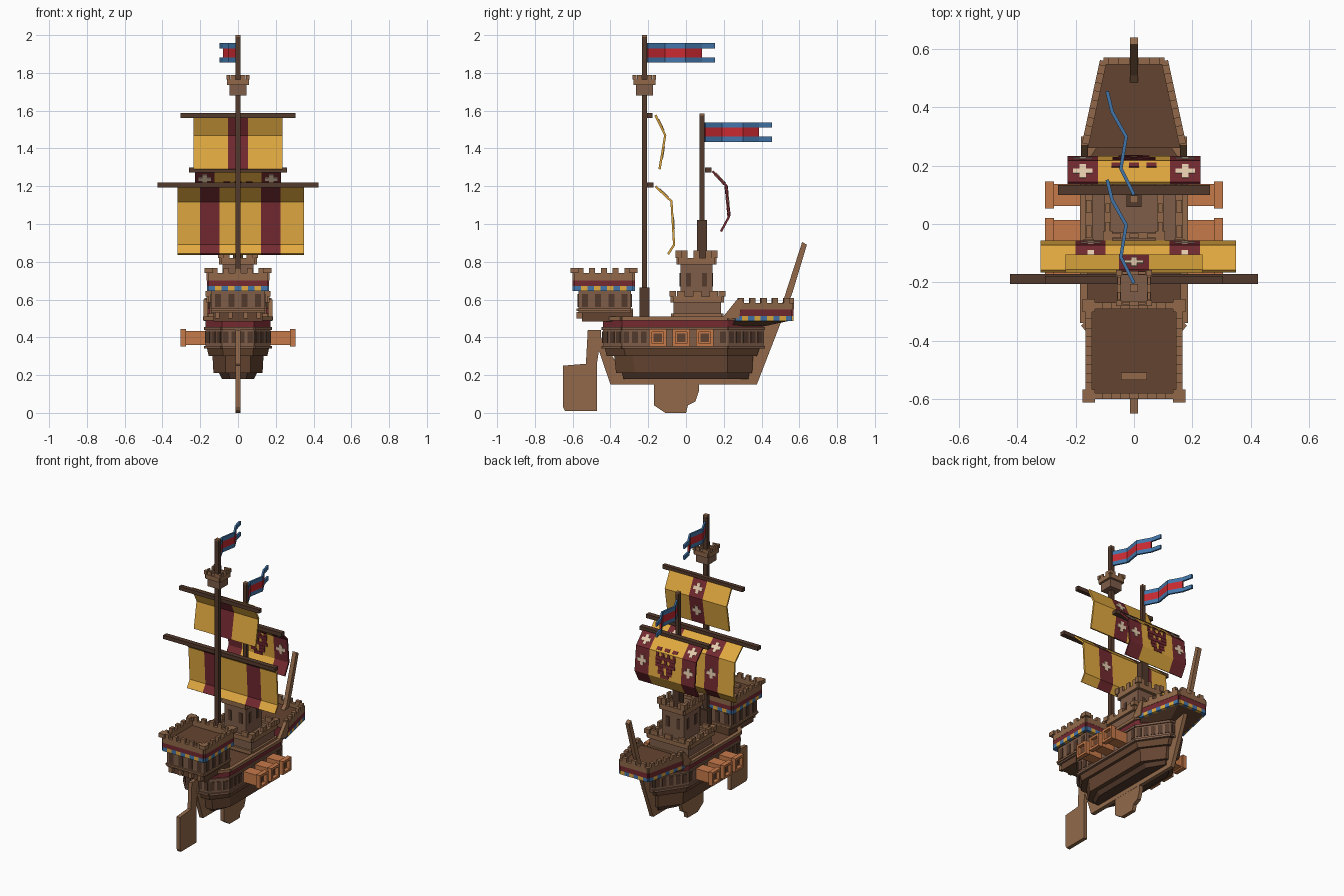
import bpy, bmesh
from math import atan2
from mathutils import Matrix, Vector

if "Cube" in bpy.data.objects:
    bpy.data.objects.remove(bpy.data.objects["Cube"])

PALETTE = {"light_wood": "91694a", "wall_brown": "7e5d49", "deck_brown": "644430", "mast_brown": "533a2c",
           "dark_red": "732a30", "bright_red": "c82a30", "yellow": "e2aa40", "blue": "4276aa",
           "orange": "c67a4a", "cream": "e6cdaf"}
MATS = {}
for name, code in PALETTE.items():
    rgb = [((int(code[i:i + 2], 16) / 255 + 0.055) / 1.055) ** 2.4 for i in (0, 2, 4)] + [1]
    m = bpy.data.materials.new(name)
    m.use_nodes = True
    m.diffuse_color = rgb
    m.node_tree.nodes["Principled BSDF"].inputs["Base Color"].default_value = rgb
    MATS[name] = m
ORDER = list(MATS)


def finish(name, bm):
    bmesh.ops.recalc_face_normals(bm, faces=bm.faces)
    me = bpy.data.meshes.new(name)
    bm.to_mesh(me)
    bm.free()
    for m in MATS.values():
        me.materials.append(m)
    ob = bpy.data.objects.new(name, me)
    bpy.context.collection.objects.link(ob)
    return ob


def make(name, items):
    """Join (placement, size, material) blocks into one object."""
    bm = bmesh.new()
    for place, size, mat in items:
        res = bmesh.ops.create_cube(bm, size=1, matrix=place @ Matrix.Diagonal((*size, 1)))
        for f in {f for v in res["verts"] for f in v.link_faces}:
            f.material_index = ORDER.index(mat)
    return finish(name, bm)


def block(x0, x1, y0, y1, z0, z1, mat):
    c = Vector((x0 + x1, y0 + y1, z0 + z1)) / 2
    return Matrix.Translation(c), (x1 - x0, y1 - y0, z1 - z0), mat


def along(pts, z0, z1, thick, mats, pitch=9, fill=1, closed=True):
    """Blocks spread along the edges of a plan outline."""
    out = []
    for i in range(len(pts) if closed else len(pts) - 1):
        a, b = Vector(pts[i]), Vector(pts[(i + 1) % len(pts)])
        d = b - a
        n = max(1, round(d.length / pitch))
        for k in range(n):
            c = a + d * ((k + 0.5) / n)
            place = Matrix.Translation((c.x, c.y, (z0 + z1) / 2)) @ Matrix.Rotation(atan2(d.y, d.x), 4, "Z")
            out.append((place, (d.length / n * fill, thick, z1 - z0), mats[k % len(mats)]))
    return out


def merlons(pts, z0, z1, thick, pitch):
    """Teeth centred on wall sections plus one at every corner."""
    out = along(pts, z0, z1, thick, ["light_wood"], pitch, 0.5)
    return out + [block(x - thick, x + thick, y - thick, y + thick, z0, z1, "light_wood") for x, y in pts]


def rect(w, y0, y1):
    return [(-w, y0), (w, y0), (w, y1), (-w, y1)]


def loft(name, rings, mats):
    bm = bmesh.new()
    loops = [[bm.verts.new((x, y, z)) for x, y in pts] for pts, z in rings]
    for lo, hi, mat in zip(loops, loops[1:], mats):
        for i in range(len(lo)):
            j = (i + 1) % len(lo)
            bm.faces.new((lo[i], lo[j], hi[j], hi[i])).material_index = ORDER.index(mat)
    for loop, mat in ((loops[0], mats[0]), (loops[-1], "deck_brown")):
        bm.faces.new(loop).material_index = ORDER.index(mat)
    return finish(name, bm)


def slab(name, yz, half, mat, x=0):
    """Side-profile plate with thickness across the ship."""
    bm = bmesh.new()
    f = bm.faces.new([bm.verts.new((x - half, y, z)) for y, z in yz])
    ext = bmesh.ops.extrude_face_region(bm, geom=[f])
    bmesh.ops.translate(bm, vec=(2 * half, 0, 0), verts=[v for v in ext["geom"] if isinstance(v, bmesh.types.BMVert)])
    for f in bm.faces:
        f.material_index = ORDER.index(mat)
    return finish(name, bm)


def ribbon(name, path, cuts, mats, to_point, notch=None):
    """Striped cloth swept along a bent path."""
    bm = bmesh.new()
    grid = [[bm.verts.new(to_point(p, s)) for s in cuts] for p in path]
    for i in range(len(path) - 1):
        for j, mat in enumerate(mats):
            if j == notch and i == len(path) - 2:
                continue
            q = (grid[i][j], grid[i][j + 1], grid[i + 1][j + 1], grid[i + 1][j])
            bm.faces.new(q).material_index = ORDER.index(mat)
    ob = finish(name, bm)
    mod = ob.modifiers.new("thickness", "SOLIDIFY")
    mod.thickness, mod.offset = 0.012, 0


def plate(path, seg, x, t, w, h, mat, side=1):
    """Thin painted plate on one segment of a sail."""
    a, b = Vector((0, *path[seg])), Vector((0, *path[seg + 1]))
    up = (a - b).normalized()
    out = Vector((1, 0, 0)).cross(up) * -side
    rot = Matrix((Vector((1, 0, 0)), out, up)).transposed().to_4x4()
    c = a.lerp(b, t) + out * 0.007 + Vector((x, 0, 0))
    return Matrix.Translation(c) @ rot, (w, 0.004, h), mat


def cross(path, seg, x, side=1, s=0.066):
    return [plate(path, seg, x, 0.5, s, s / 3, "cream", side), plate(path, seg, x, 0.5, s / 3, s, "cream", side)]


# Hull
def outline(w, stern, bow):
    half = [(w * 0.5, stern), (w, stern + 0.1), (w, 0.22), (w * 0.25, bow)]
    return half + [(-x, y) for x, y in reversed(half)]


top = outline(0.172, -0.44, 0.41)
loft("hull", [(outline(0.085, -0.33, 0.33), 0.18), (outline(0.1, -0.34, 0.335), 0.21),
              (outline(0.13, -0.37, 0.35), 0.21), (outline(0.135, -0.38, 0.355), 0.3),
              (outline(0.155, -0.42, 0.375), 0.3), (outline(0.165, -0.43, 0.39), 0.345),
              (top, 0.345), (top, 0.45), (top, 0.49)],
     ["mast_brown", "deck_brown", "deck_brown", "deck_brown", "deck_brown", "deck_brown", "wall_brown", "dark_red"])
aft = [(0.172, -0.2), *reversed([(-x, y) for x, y in top[-2:]]), (0.172, -0.2)]
aft = [(-0.172, -0.2), top[-2], top[-1], top[0], top[1], (0.172, -0.2)]
fore = [(0.172, 0.17), top[2], top[3], top[4], top[5], (-0.172, 0.17)]
rails = along(top, 0.34, 0.355, 0.016, ["wall_brown"]) + along(top, 0.44, 0.455, 0.016, ["wall_brown"])
rails += along(top, 0.49, 0.51, 0.026, ["light_wood"])
for run in (aft, fore):
    rails += along(run, 0.37, 0.43, 0.008, ["mast_brown"], 0.042, 0.65, closed=False)
make("hull_rails_and_ports", rails)

# Keel, prow and rudder
slab("keel", [(-0.45, 0.4), (-0.475, 0.37), (-0.4, 0.15), (0.375, 0.15), (0.4, 0.25), (-0.36, 0.25)], 0.014, "light_wood")
slab("prow", [(0.3, 0.18), (0.375, 0.15), (0.565, 0.64), (0.64, 0.89), (0.615, 0.905), (0.51, 0.58), (0.42, 0.49)],
     0.014, "light_wood")
slab("rudder", [(-0.64, 0.01), (-0.47, 0.01), (-0.47, 0.27), (-0.45, 0.4), (-0.45, 0.44), (-0.52, 0.44),
                (-0.53, 0.26), (-0.65, 0.25), (-0.65, 0.03)], 0.013, "light_wood")
slab("keel_fin", [(-0.17, 0.15), (-0.17, 0.04), (-0.14, 0.02), (-0.11, 0), (0, 0), (0.01, 0.04), (0.05, 0.06),
                  (0.07, 0.12), (0.07, 0.15)], 0.013, "light_wood")

# Cannons
guns = []
for s in (-1, 1):
    def gun(x0, x1, y0, y1, z0, z1, mat):
        guns.append(block(min(s * x0, s * x1), max(s * x0, s * x1), y0, y1, z0, z1, mat))
    for y in (-0.15, -0.025, 0.1):
        gun(0.16, 0.28, y - 0.038, y + 0.038, 0.36, 0.434, "orange")
        gun(0.28, 0.283, y - 0.022, y + 0.022, 0.375, 0.419, "deck_brown")
        for d in (-1, 1):
            gun(0.275, 0.305, y + d * 0.038 - 0.008, y + d * 0.038 + 0.008, 0.351, 0.443, "orange")
            gun(0.275, 0.305, y - 0.046, y + 0.046, 0.389 + d * 0.038, 0.405 + d * 0.038, "orange")
make("cannons", guns)

# Stern castle
crest = rect(0.155, -0.59, -0.28)
room = rect(0.142, -0.57, -0.29)
castle = [block(-0.13, 0.13, -0.55, -0.28, 0.485, 0.54, "deck_brown"),
          block(-0.142, 0.142, -0.57, -0.29, 0.53, 0.65, "wall_brown"),
          block(-0.155, 0.155, -0.59, -0.28, 0.645, 0.705, "deck_brown"),
          block(-0.045, 0.045, -0.535, -0.51, 0.7, 0.72, "light_wood")]
castle += along(room, 0.56, 0.63, 0.008, ["mast_brown"], 0.075, 0.45)
castle += along(room, 0.54, 0.552, 0.018, ["light_wood"])
castle += along(crest, 0.645, 0.672, 0.02, ["blue", "yellow"], 0.034)
castle += along(crest, 0.672, 0.702, 0.02, ["dark_red"])
castle += along(crest, 0.702, 0.74, 0.022, ["light_wood"])
castle += merlons(crest, 0.74, 0.767, 0.022, 0.062)
castle += [block(x - 0.012, x + 0.012, -0.58, -0.38, 0.5, 0.535, "light_wood") for x in (-0.11, -0.04, 0.04, 0.11)]
make("stern_castle", castle)

# Bow castle with sloping side walls
plan = [(-0.17, 0.26), (-0.105, 0.56), (0.105, 0.56), (0.17, 0.26)]
loft("bow_castle", [([(-0.15, 0.24), (-0.05, 0.42), (0.05, 0.42), (0.15, 0.24)], 0.46), (plan, 0.49), (plan, 0.555)],
     ["deck_brown", "dark_red"])
bow = along(plan, 0.487, 0.512, 0.02, ["blue", "yellow"], 0.034, closed=False)
bow += along(plan, 0.512, 0.547, 0.02, ["dark_red"], closed=False)
bow += along(plan, 0.547, 0.583, 0.024, ["light_wood"], closed=False)
bow += [b for b in along(plan, 0.583, 0.608, 0.024, ["light_wood"], 0.062, 0.5, closed=False)]
make("bow_castle_walls", bow)
for x in (-0.17, 0.17):
    slab("bow_ramp", [(0.19, 0.5), (0.28, 0.5), (0.3, 0.6), (0.27, 0.6)], 0.012, "light_wood", x)

# Central tower
base, keep, crown = rect(0.155, -0.07, 0.19), rect(0.083, -0.03, 0.14), rect(0.09, -0.04, 0.15)
tower = [block(-0.15, 0.15, -0.065, 0.185, 0.48, 0.6, "wall_brown"),
         block(-0.083, 0.083, -0.03, 0.14, 0.58, 0.8, "wall_brown")]
tower += along(base, 0.585, 0.615, 0.024, ["light_wood"]) + merlons(base, 0.615, 0.645, 0.018, 0.09)
tower += along(base, 0.5, 0.525, 0.018, ["light_wood"])
tower += along(keep, 0.67, 0.74, 0.008, ["mast_brown"], 0.085, 0.3)
tower += along(crown, 0.785, 0.82, 0.022, ["light_wood"]) + merlons(crown, 0.82, 0.86, 0.016, 0.065)
make("central_tower", tower)

# Masts and yards
make("main_mast", [block(-0.014, 0.014, -0.234, -0.206, 0.5, 1.99, "mast_brown"),
                   block(-0.014, 0.014, -0.234, -0.206, 1.99, 2.0, "light_wood"),
                   block(-0.026, 0.026, -0.246, -0.194, 0.49, 0.665, "mast_brown")])
make("fore_mast", [block(-0.013, 0.013, 0.072, 0.098, 0.78, 1.575, "mast_brown"),
                   block(-0.013, 0.013, 0.072, 0.098, 1.575, 1.585, "light_wood"),
                   block(-0.026, 0.026, 0.059, 0.111, 0.78, 1.02, "mast_brown")])
make("yards", [block(-0.305, 0.305, -0.206, -0.178, 1.562, 1.588, "mast_brown"),
               block(-0.425, 0.425, -0.206, -0.172, 1.193, 1.219, "mast_brown"),
               block(-0.26, 0.26, 0.1, 0.134, 1.272, 1.298, "mast_brown")])

# Crow's nest
nest = rect(0.052, -0.272, -0.168)
make("crows_nest", [block(-0.045, 0.045, -0.265, -0.175, 1.68, 1.745, "wall_brown")]
     + along(nest, 1.735, 1.765, 0.014, ["light_wood"]) + merlons(nest, 1.765, 1.79, 0.01, 0.052))

# Sails
def across(p, s):
    return s, p[0], p[1]


upper = [(-0.162, 1.577), (-0.11, 1.47), (-0.14, 1.29)]
lower = [(-0.162, 1.2), (-0.077, 1.12), (-0.063, 0.89), (-0.095, 0.84)]
front = [(0.14, 1.28), (0.212, 1.205), (0.228, 1.04), (0.185, 0.96)]
ribbon("upper_main_sail", upper, [-0.235, -0.052, 0.052, 0.235], ["yellow", "dark_red", "yellow"], across)
ribbon("lower_main_sail", lower, [-0.32, -0.2, -0.097, 0.122, 0.226, 0.35],
       ["yellow", "dark_red", "yellow", "dark_red", "yellow"], across)
ribbon("fore_sail", front, [-0.228, -0.124, 0.124, 0.228], ["dark_red", "yellow", "dark_red"], across)

# Painted crosses and castle emblem
marks = cross(upper, 0, 0) + cross(upper, 1, 0)
for seg in (0, 1):
    for x in (-0.148, 0.174):
        marks += cross(lower, seg, x)
    for x in (-0.176, 0.176):
        marks += cross(front, seg, x, 1) + cross(front, seg, x, -1)
EMBLEM = ["#.#.#.#", "#######", "##.#.##", "#######", ".##.##.", ".##.##.", "..###.."]
for side in (-1, 1):
    for r, row in enumerate(EMBLEM):
        marks += [plate(front, 1, (c - 3) * 0.021, (r + 0.5) / 7, 0.021, 0.022, "dark_red", side)
                  for c, ch in enumerate(row) if ch == "#"]
    for x in (-0.06, 0, 0.06):
        marks.append(plate(front, 0, x, 0.8, 0.035, 0.022, "dark_red", side))
make("sail_emblems", marks)

# Waving flags with forked tails
WAVE = [(0, 0), (-0.045, 0.09), (-0.027, 0.2), (-0.075, 0.285), (-0.092, 0.355)]
for name, y, z in (("main_flag", -0.203, 1.855), ("fore_flag", 0.1, 1.435)):
    ribbon(name, WAVE, [0, 0.027, 0.075, 0.102], ["blue", "bright_red", "blue"],
           lambda p, s: (p[0], p[1] + y, z + s), notch=1)
